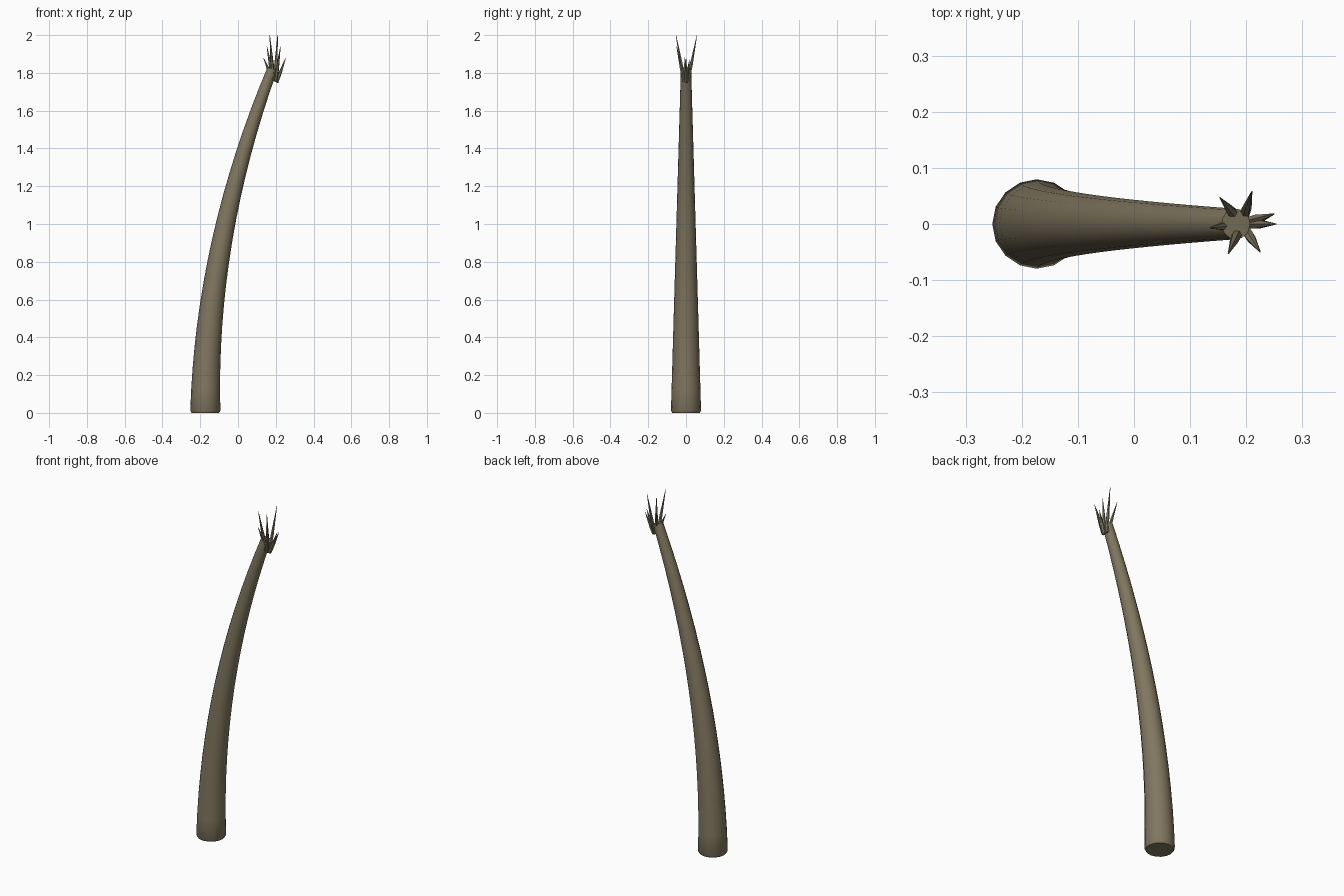
import bpy
import bmesh
import math
from mathutils import Vector

cube = bpy.data.objects.get("Cube")
if cube:
    bpy.data.objects.remove(cube)

bark = bpy.data.materials.new("dull_brown_bark")
bark.use_nodes = True
color = (0.22, 0.185, 0.115, 1)
bark.diffuse_color = color
bark.node_tree.nodes["Principled BSDF"].inputs["Base Color"].default_value = color


def add_object(name, bm):
    bmesh.ops.recalc_face_normals(bm, faces=bm.faces)
    mesh = bpy.data.meshes.new(name)
    bm.to_mesh(mesh)
    bm.free()
    obj = bpy.data.objects.new(name, mesh)
    bpy.context.collection.objects.link(obj)
    mesh.materials.append(bark)
    bpy.ops.object.select_all(action="DESELECT")
    obj.select_set(True)
    bpy.context.view_layer.objects.active = obj
    bpy.ops.object.shade_smooth_by_angle(angle=math.radians(40))
    return obj


def loft(bm, rings):
    """Skin a list of vertex rings and cap both ends."""
    for low, high in zip(rings, rings[1:]):
        for i in range(len(low)):
            j = (i + 1) % len(low)
            bm.faces.new((low[i], low[j], high[j], high[i]))
    bm.faces.new(rings[0][::-1])
    bm.faces.new(rings[-1])


def ring(bm, center, axis, radius, sides):
    """Circle of vertices around center, square to axis."""
    turn = Vector((0, 0, 1)).rotation_difference(axis)
    points = []
    for i in range(sides):
        a = math.tau * i / sides
        points.append(bm.verts.new(
            center + turn @ Vector((radius * math.cos(a), radius * math.sin(a), 0))))
    return points


# Trunk: tapered tube leaning along a parabola, with a small bevelled foot
BEND = 0.107
trunk = bmesh.new()
rings = [ring(trunk, Vector((-0.173, 0, 0)), Vector((0, 0, 1)), 0.073, 16)]
for k in range(17):
    z = 0.012 + 1.808 * k / 16
    center = Vector((-0.173 + BEND * z * z, 0, z))
    tangent = Vector((2 * BEND * z, 0, 1)).normalized()
    rings.append(ring(trunk, center, tangent, 0.08 - 0.029 * z, 16))
loft(trunk, rings)
add_object("trunk", trunk)

# Crown: thin tapered spikes fanning out of the trunk top
tips = [(0.135, -0.007, 1.88), (0.153, 0.047, 1.94), (0.21, 0.058, 2.0),
        (0.25, 0.018, 1.87), (0.253, 0, 1.88), (0.225, -0.05, 1.94),
        (0.168, -0.053, 2.0)]
for n, tip in enumerate(tips):
    tip = Vector(tip)
    root = Vector((0.192, 0, 0)).lerp(Vector((tip.x, tip.y, 0)), 0.2)
    root.z = 1.785 - 0.9 * (root.x - 0.165)
    axis = (tip - root).normalized()
    spike = bmesh.new()
    loft(spike, [ring(spike, root.lerp(tip, t), axis, r, 6)
                 for t, r in ((0, 0.009), (0.35, 0.009), (1, 0.001))])
    add_object(f"crown_spike_{n + 1}", spike)
